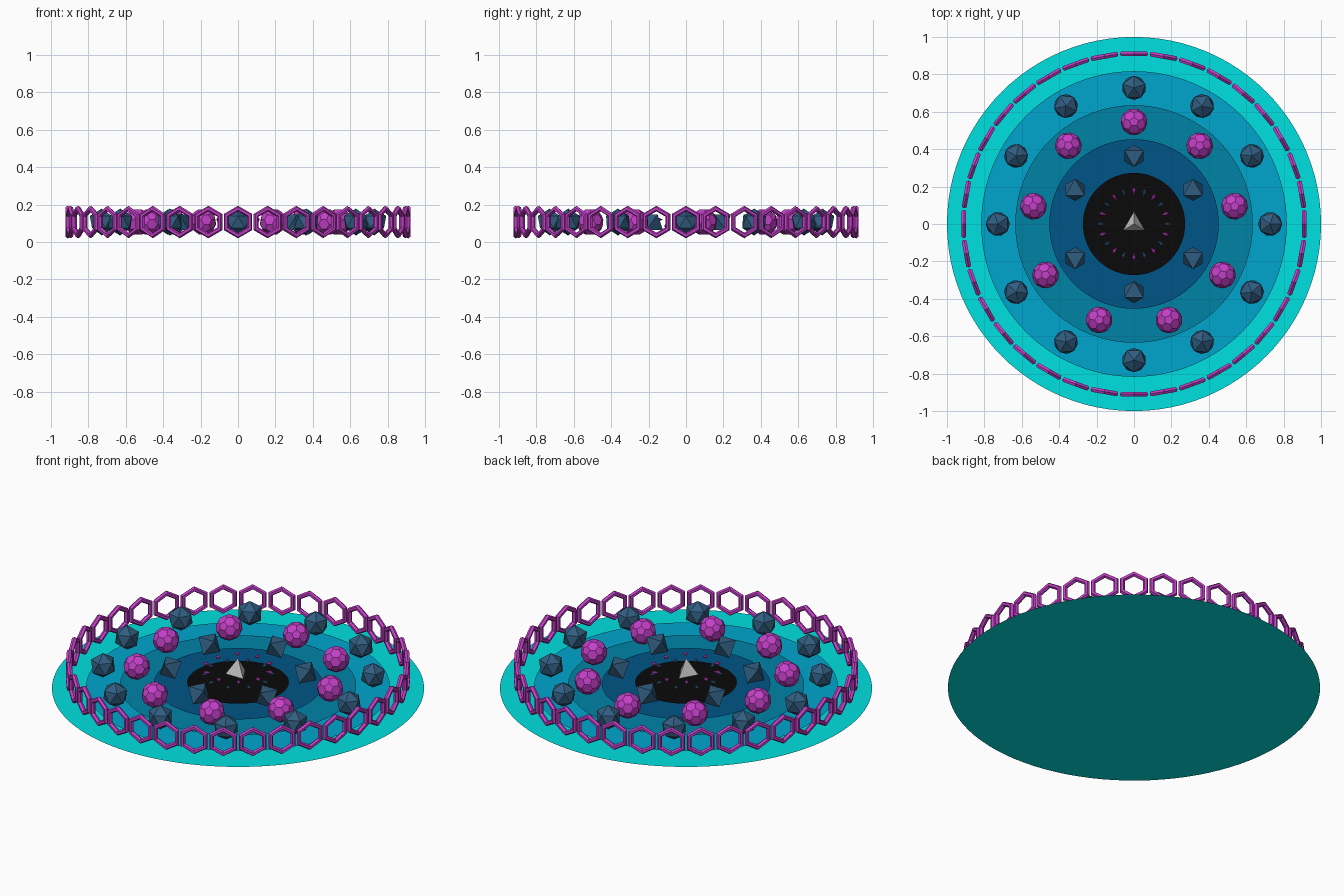
import bpy, bmesh, math
from mathutils import Matrix, Vector

if "Cube" in bpy.data.objects:
    bpy.data.objects.remove(bpy.data.objects["Cube"])

R = 0.072      # shared radius of the solids
Z = 0.107      # height of their centres


def material(name, rgb):
    m = bpy.data.materials.new(name)
    m.diffuse_color = (*rgb, 1)
    m.use_nodes = True
    m.node_tree.nodes["Principled BSDF"].inputs["Base Color"].default_value = m.diffuse_color
    return m


MAGENTA = material("magenta", (0.55, 0.05, 0.58))
SLATE = material("slate_blue", (0.03, 0.11, 0.22))


def finish(bm, name, mat=None):
    bmesh.ops.recalc_face_normals(bm, faces=bm.faces)
    me = bpy.data.meshes.new(name)
    bm.to_mesh(me)
    bm.free()
    if mat:
        me.materials.append(mat)
    return me


def place(me, name, matrix=Matrix()):
    ob = bpy.data.objects.new(name, me)
    ob.matrix_world = matrix
    bpy.context.collection.objects.link(ob)


def ring(me, name, count, radius, z, start=90, local=Matrix()):
    # copies around the centre, local +x pointing outward
    for i in range(count):
        a = math.radians(start) + math.tau * i / count
        m = Matrix.Rotation(a, 4, 'Z') @ Matrix.Translation((radius, 0, z)) @ local
        place(me, f"{name}_{i + 1}", m)


# Stacked paper-thin discs
discs = [(1.0, (0.0, 0.75, 0.75)), (0.817, (0.0, 0.38, 0.62)), (0.635, (0.0, 0.23, 0.38)),
         (0.453, (0.0, 0.09, 0.24)), (0.273, (0.003, 0.003, 0.003))]
for i, (r, rgb) in enumerate(discs):
    bm = bmesh.new()
    bmesh.ops.create_circle(bm, cap_ends=True, segments=96, radius=r)
    me = finish(bm, f"disc_{i + 1}", material(f"disc_colour_{i + 1}", rgb))
    if me.polygons[0].normal.z < 0:
        me.flip_normals()
    place(me, f"disc_{i + 1}", Matrix.Translation((0, 0, 0.009 * i)))

# Outer chain of upright hexagon frames
bm = bmesh.new()
loops = []
for i in range(6):
    a = math.tau * i / 6
    loop = []
    for j in range(6):
        b = math.tau * j / 6
        rad = R + 0.015 * math.cos(b)
        loop.append(bm.verts.new((0.015 * math.sin(b), rad * math.sin(a), rad * math.cos(a))))
    loops.append(loop)
for i in range(6):
    p, q = loops[i], loops[(i + 1) % 6]
    for j in range(6):
        k = (j + 1) % 6
        bm.faces.new((p[j], p[k], q[k], q[j]))
ring(finish(bm, "hexagon_frame", MAGENTA), "hexagon_frame", 36, 0.91, Z)

# Icosahedra
bm = bmesh.new()
bmesh.ops.create_icosphere(bm, subdivisions=1, radius=R)
ring(finish(bm, "icosahedron", SLATE), "icosahedron", 12, 0.728, Z)

# Football-shaped solids: icosahedron with its corners cut off
bm = bmesh.new()
bmesh.ops.create_icosphere(bm, subdivisions=1, radius=R)
bmesh.ops.bevel(bm, geom=bm.verts[:], offset=33.333, offset_type='PERCENT',
                segments=1, affect='VERTICES', profile=0.5)
scale = R / max(v.co.length for v in bm.verts)
bmesh.ops.scale(bm, vec=(scale,) * 3, verts=bm.verts)
ring(finish(bm, "truncated_ball", MAGENTA), "truncated_ball", 9, 0.546, Z)

# Octahedra lying on a face
bm = bmesh.new()
for i in range(6):
    a = math.tau * i / 6
    side = -1 if i % 2 == 0 else 1
    rr = R * math.sqrt(2 / 3)
    bm.verts.new((rr * math.cos(a), rr * math.sin(a), side * R / math.sqrt(3)))
bmesh.ops.convex_hull(bm, input=bm.verts[:])
ring(finish(bm, "octahedron", SLATE), "octahedron", 6, 0.364, Z)

# Small darts around the centre
for name, mat, start, z in (("blue_dart", SLATE, 0, 0.085), ("magenta_dart", MAGENTA, 90, 0.12)):
    bm = bmesh.new()
    for sign, depth in ((1, 0.016), (-1, 0.03)):
        tip = bm.verts.new((sign * depth, 0, 0))
    for i in range(6):
        a = math.tau * i / 6
        bm.verts.new((0, 0.011 * math.cos(a), 0.011 * math.sin(a)))
    bmesh.ops.convex_hull(bm, input=bm.verts[:])
    ring(finish(bm, name, mat), name, 10, 0.182, z, start)

# Central tetrahedron
bm = bmesh.new()
base = R * math.sqrt(8) / 3
for i in range(3):
    a = math.radians(90 + 120 * i)
    bm.verts.new((base * math.cos(a), base * math.sin(a), -R / 3))
bm.verts.new((0, 0, R))
bmesh.ops.convex_hull(bm, input=bm.verts[:])
place(finish(bm, "centre_tetrahedron"), "centre_tetrahedron", Matrix.Translation((0, 0, Z)))
